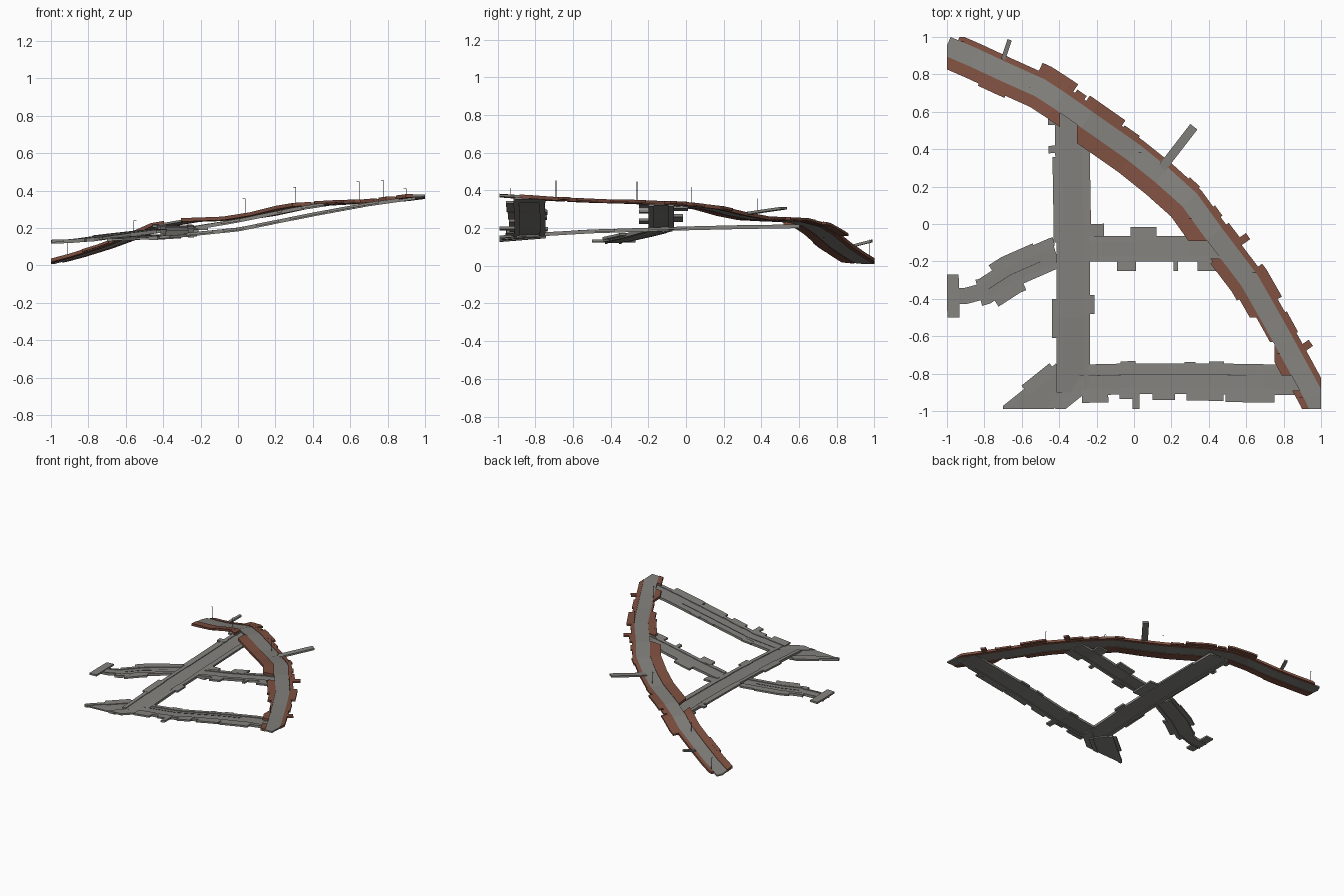
import bpy, bmesh
from mathutils import Vector

if "Cube" in bpy.data.objects:
    bpy.data.objects.remove(bpy.data.objects["Cube"], do_unlink=True)


def material(name, r, g, b):
    m = bpy.data.materials.new(name)
    m.use_nodes = True
    m.diffuse_color = (r, g, b, 1)
    m.node_tree.nodes["Principled BSDF"].inputs["Base Color"].default_value = (r, g, b, 1)
    return m


ASPHALT = material("asphalt grey", .225, .22, .203)
PAVING = material("paving grey", .233, .228, .21)
BRICK = material("brick red", .21, .08, .052)
DARK = material("dark metal", .04, .04, .04)
WHOLE = (-1, 1, -.99, 1)

# Centre lines: (axis that measures distance along the street, points)
MAIN = (0, [(-1, .955, .02), (-.85, .89, .06), (-.7, .82, .107), (-.5, .73, .182),
            (-.4, .665, .222), (-.25, .56, .248), (0, .385, .257), (.15, .265, .28),
            (.3, .13, .314), (.43, -.05, .335), (.62, -.3, .345), (.74, -.51, .35),
            (.85, -.71, .36), (.97, -.93, .376), (1, -1, .38)])
CROSS = (1, [(-.33, -.9, .167), (-.33, -.5, .19), (-.33, 0, .206), (-.335, .3, .213), (-.34, .62, .218)])
MIDDLE = (0, [(-1, -.388, .134), (-.9, -.386, .138), (-.8, -.36, .147), (-.66, -.27, .166),
              (-.42, -.165, .194), (-.235, -.13, .208), (0, -.13, .247), (.3, -.13, .308), (.47, -.13, .335)])
LOWER = (0, [(-.42, -.835, .157), (0, -.825, .2), (.4, -.825, .28), (.7, -.83, .335), (.95, -.83, .37)])
CORNER = (0, [(-.75, -1.13, .138), (-.35, -.81, .164)])
LANE = (1, [(.15, .3, .278), (.32, .52, .31)])
PATH = (1, [(-.7, .88, .108), (-.665, .985, .135)])
STEP_A = (0, [(.53, -.12, .338), (.61, -.065, .34)])
STEP_B = (0, [(.89, -.675, .36), (.945, -.635, .362)])


def at(street, v):
    axis, pts = street
    for a, b in zip(pts, pts[1:]):
        if v <= b[axis] or b is pts[-1]:
            a, b = Vector(a), Vector(b)
            return a.lerp(b, (v - a[axis]) / (b[axis] - a[axis]))


def strip(name, street, v0, v1, inner, outer, mat, lift=0, thick=.014, box=WHOLE):
    """A slab that follows a street between two lateral offsets, trimmed to a box."""
    axis, pts = street
    stops = [v0] + [p[axis] for p in pts if v0 < p[axis] < v1] + [v1]
    bm = bmesh.new()
    rows = []
    for v in stops:
        p = at(street, v)
        t = at(street, v + .03) - at(street, v - .03)
        side = Vector((-t.y, t.x, 0)).normalized()
        rows.append([bm.verts.new(p + side * o + Vector((0, 0, lift))) for o in (inner, outer)])
    for a, b in zip(rows, rows[1:]):
        bm.faces.new((a[0], b[0], b[1], a[1]))
    for i, limit in enumerate(box):
        normal = Vector((0, 0, 0))
        normal[i // 2] = 1 if i % 2 else -1
        plane = Vector((0, 0, 0))
        plane[i // 2] = limit
        bmesh.ops.bisect_plane(bm, geom=bm.verts[:] + bm.edges[:] + bm.faces[:],
                               plane_co=plane, plane_no=normal, clear_outer=True)
    # Give the sheet its thickness downwards
    bmesh.ops.recalc_face_normals(bm, faces=bm.faces)
    if sum(f.normal.z for f in bm.faces) < 0:
        bmesh.ops.reverse_faces(bm, faces=bm.faces)
    top = bm.faces[:]
    kept = bmesh.ops.duplicate(bm, geom=top)["geom"]
    base = [f for f in kept if isinstance(f, bmesh.types.BMFace)]
    ext = bmesh.ops.extrude_face_region(bm, geom=base)["geom"]
    low = [g for g in ext if isinstance(g, bmesh.types.BMVert)]
    bmesh.ops.translate(bm, verts=low, vec=(0, 0, -thick))
    bmesh.ops.delete(bm, geom=[f for f in base if f.is_valid], context="FACES")
    bmesh.ops.remove_doubles(bm, verts=bm.verts, dist=.0005)
    bmesh.ops.recalc_face_normals(bm, faces=bm.faces)
    me = bpy.data.meshes.new(name)
    bm.to_mesh(me)
    bm.free()
    me.materials.append(mat)
    ob = bpy.data.objects.new(name, me)
    bpy.context.collection.objects.link(ob)


def street(name, line, v0, v1, right, left, walk=.03, box=WHOLE):
    """Carriageway with a raised pavement on each side."""
    strip(name + "_road", line, v0, v1, right + walk, left - walk, ASPHALT, -.003, .01, box)
    strip(name + "_pavement_right", line, v0, v1, right, right + walk, PAVING, .002, .02, box)
    strip(name + "_pavement_left", line, v0, v1, left - walk, left, PAVING, .002, .02, box)


# Curved main road and its outer brick pavement
strip("main_road", MAIN, -1, 1, -.055, .049, ASPHALT, 0, .012)
strip("main_outer_pavement", MAIN, -.96, 1, .049, .078, BRICK, .004, .019)

# Inner brick pavement, broken where the side streets meet the road
for width, box in ((.118, (-1, -.395, .4, 1)), (.136, (-.305, .45, -.09, .535)),
                   (.1, (.4, .8, -.5, -.185)), (.07, (.6, .85, -.63, -.5)),
                   (.1, (.75, .9, -.81, -.63)), (.09, (.8, .95, -.99, -.89))):
    strip("main_inner_pavement", MAIN, -1, 1, -width, -.055, BRICK, .004, .019, box)

# Brick forecourts along the outer side
for v0, v1, reach in ((-.54, -.37, .125), (-.36, -.31, .1), (-.3, -.11, .112), (-.1, -.02, .088),
                      (.24, .29, .088), (.36, .4, .09), (.43, .5, .095), (.6, .7, .105),
                      (.74, .8, .088)):
    strip("outer_forecourt", MAIN, v0, v1, .07, reach, BRICK, .0045)
for v0, v1, reach in ((-.78, -.64, .13), (.5, .65, .115)):
    strip("inner_forecourt", MAIN, v0, v1, -reach, -.1, BRICK, .0045, box=(-1, .72, -.5, 1))

# Straight grey streets
street("cross_street", CROSS, -.9, .6, -.094, .085)
street("middle_street_east", MIDDLE, -.235, .46, -.07, .066)
street("middle_street_west", MIDDLE, -.83, -.415, -.072, .072)
street("middle_street_end", MIDDLE, -1, -.8, -.042, .045, .012)
street("lower_street", LOWER, -.25, .86, -.085, .08)
strip("lower_junction", LOWER, .82, .95, -.08, .085, ASPHALT, -.004)
street("corner_street", CORNER, -.75, -.36, -.09, .092, box=(-.7, 1, -.99, 1))

# Turning head at the west end
strip("turning_head", MIDDLE, -1, -.935, -.112, .118, PAVING, .003)

# Grey forecourts beside each street: (line, from, to, inner, outer)
PADS = (
    (CROSS, .53, .58, .05, .12), (CROSS, .38, .42, .05, .12), (CROSS, -.1, .36, .05, .1),
    (CROSS, -.61, -.4, .05, .108), (CROSS, -.48, -.38, -.12, -.06), (CROSS, -.2, .0, -.17, -.06),
    (CROSS, .0, .4, -.1, -.06),
    (MIDDLE, -.09, .01, -.12, -.05), (MIDDLE, -.02, .12, .05, .115), (MIDDLE, .21, .235, -.12, -.05),
    (MIDDLE, .27, .35, .05, .14), (MIDDLE, .34, .47, -.12, -.05), (MIDDLE, -.72, -.5, .05, .105),
    (MIDDLE, -.78, -.62, -.11, -.05), (MIDDLE, -.5, -.41, .05, .095),
    (LOWER, -.28, -.14, -.125, -.05), (LOWER, -.08, .02, -.11, -.05), (LOWER, -.01, .03, -.165, -.05),
    (LOWER, .1, .22, -.115, -.05), (LOWER, .28, .48, -.12, -.05), (LOWER, .49, .75, -.125, -.05),
    (LOWER, -.07, .01, .05, .092), (LOWER, .27, .33, .05, .088), (LOWER, .4, .48, .05, .09),
    (CORNER, -.53, -.38, .05, .115), (CORNER, -.48, -.3, -.13, -.05))
for line, v0, v1, inner, outer in PADS:
    strip("grey_forecourt", line, v0, v1, inner, outer, PAVING, .0025)

# Narrow lanes and short steps leaving the main road
strip("side_lane", LANE, .3, .52, -.024, .024, PAVING, .003)
strip("foot_path", PATH, .88, .985, -.012, .012, PAVING, .003)
strip("steps_upper", STEP_A, .56, .61, -.02, .02, BRICK, .003)
strip("steps_lower", STEP_B, .9, .945, -.02, .02, BRICK, .003)

# Dark drainage seams
strip("lower_seam", LOWER, -.3, .6, .018, .021, DARK, -.001, .002)
strip("west_seam", MIDDLE, -.78, -.5, -.003, 0, DARK, -.001, .002)


def rod(name, a, b, radius):
    a, b = Vector(a), Vector(b)
    bpy.ops.mesh.primitive_cylinder_add(vertices=6, radius=radius, depth=(b - a).length,
                                        location=(a + b) / 2)
    ob = bpy.context.object
    ob.name = name
    ob.rotation_euler = (b - a).to_track_quat("Z", "Y").to_euler()
    ob.data.materials.append(DARK)


# Street lamps: foot position, foot height, top height, direction of the arm
for x, y, low, high, arm in ((.9, -.93, .365, .41, -1), (.78, -.69, .35, .452, -1),
                             (.65, -.26, .34, .447, -1), (.31, .03, .32, .418, -1),
                             (.04, .38, .255, .357, -1), (-.56, .73, .15, .238, 1),
                             (-.91, .975, .045, .138, -1)):
    rod("lamp_post", (x, y, low), (x, y, high), .0015)
    rod("lamp_arm", (x, y, high), (x + arm * .016, y, high), .0013)
